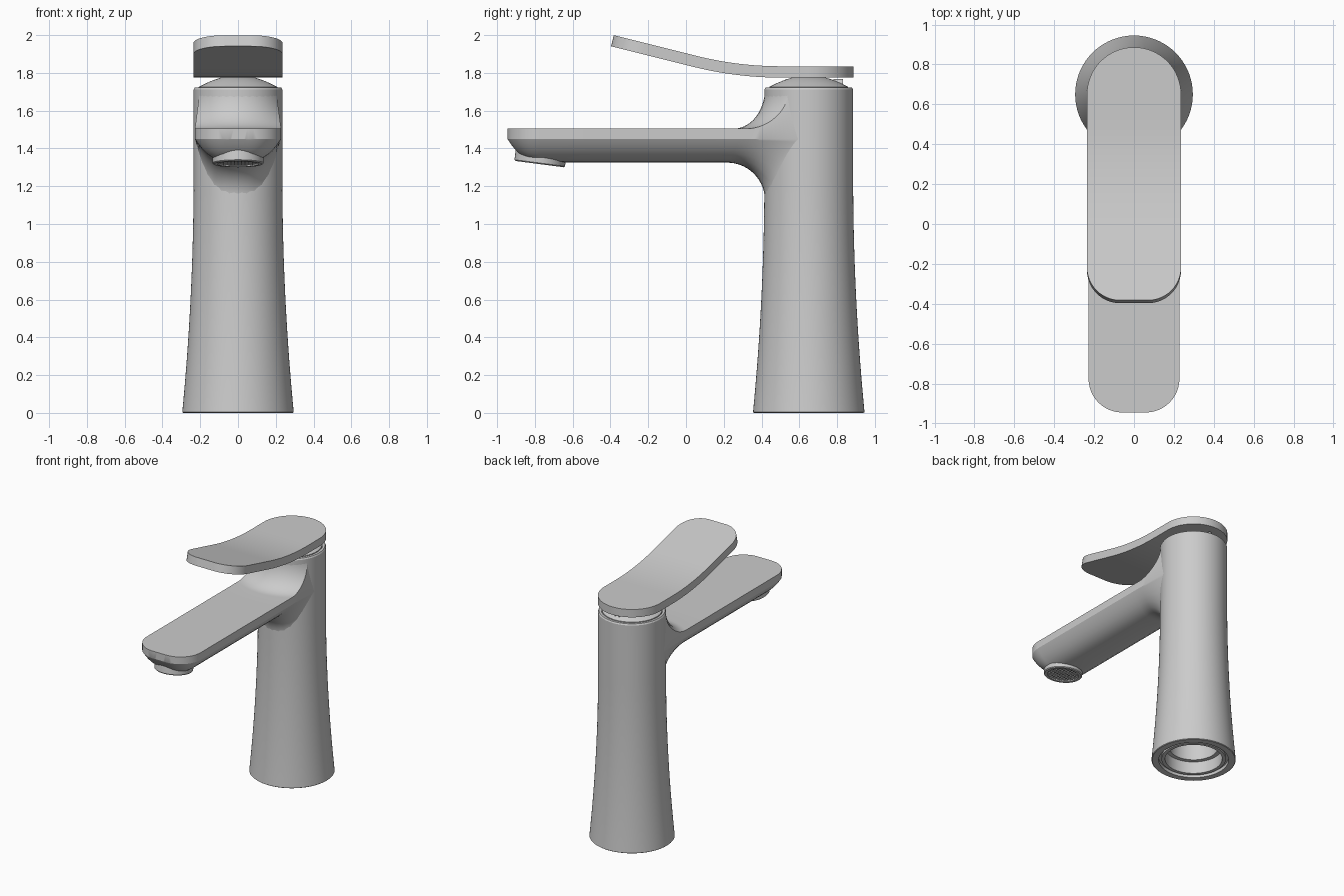
import bpy, bmesh, math
from mathutils import Matrix, Vector

cube = bpy.data.objects.get("Cube")
if cube:
    bpy.data.objects.remove(cube, do_unlink=True)

metal = bpy.data.materials.new("satin_grey")
metal.use_nodes = True
GREY = (0.6, 0.6, 0.6, 1)
metal.diffuse_color = GREY
metal.node_tree.nodes["Principled BSDF"].inputs["Base Color"].default_value = GREY

AXIS = 0.65          # y of the column axis
RADIUS = 0.235       # upper column radius
ACROSS = [math.sin(math.pi / 2 * k / 8) for k in range(-8, 9)]


def finish(name, bm, matrix=Matrix()):
    bmesh.ops.remove_doubles(bm, verts=bm.verts, dist=1e-5)
    bmesh.ops.recalc_face_normals(bm, faces=bm.faces)
    mesh = bpy.data.meshes.new(name)
    bm.to_mesh(mesh)
    bm.free()
    mesh.materials.append(metal)
    obj = bpy.data.objects.new(name, mesh)
    obj.matrix_world = matrix
    bpy.context.collection.objects.link(obj)
    bpy.ops.object.select_all(action='DESELECT')
    obj.select_set(True)
    bpy.context.view_layer.objects.active = obj
    bpy.ops.object.shade_smooth_by_angle(angle=math.radians(30))
    return obj


def loft(bm, rings, close_ring=True, cap_start=False):
    rows = [[bm.verts.new(p) for p in ring] for ring in rings]
    n = len(rows[0])
    for a, b in zip(rows, rows[1:]):
        for i in range(n if close_ring else n - 1):
            j = (i + 1) % n
            bm.faces.new((a[i], a[j], b[j], b[i]))
    if cap_start:
        bm.faces.new(rows[0])


def lathe(bm, profile, segments=72):
    loft(bm, [[(r * math.cos(a), r * math.sin(a), z)
               for a in (math.tau * i / segments for i in range(segments))]
              for r, z in profile])


def half_width(y, tip, width, r):
    """Half width of a bar whose front corners are rounded."""
    q = max(tip + r - y, 0)
    return width - r + math.sqrt(max(r * r - q * q, 0))


def corner_steps(tip, r, n=12):
    return [tip + r * (1 - math.cos(math.pi / 2 * i / n)) for i in range(n + 1)]


# Column: flared outside, stepped hollow foot
bm = bmesh.new()
inside = [(0, 0.4), (0.17, 0.4), (0.17, 0.1), (0.2, 0.1), (0.2, 0.008),
          (0.225, 0.008), (0.225, 0.025), (0.245, 0.025), (0.245, 0), (0.29, 0)]
flare = [(RADIUS + 0.06 * (1 - t) ** 2, 0.004 + 1.246 * t)
         for t in (i / 20 for i in range(21))]
rim = [(RADIUS, 1.712), (0.229, 1.722), (0.212, 1.722), (0.212, 1.71), (0, 1.71)]
lathe(bm, inside + flare + rim)
finish("column", bm, Matrix.Translation((0, AXIS, 0)))

# Dome cap under the lever
bm = bmesh.new()
lathe(bm, [(0.208, 1.7), (0.208, 1.726), (0.17, 1.745), (0.13, 1.762),
           (0.09, 1.775), (0.06, 1.78), (0, 1.78)])
finish("dome_cap", bm, Matrix.Translation((0, AXIS, 0)))

# Small set screw at the back of the dome
bm = bmesh.new()
lathe(bm, [(0, 0), (0.022, 0), (0.022, 0.05), (0.012, 0.05), (0.012, 0.035), (0, 0.035)], 20)
finish("set_screw", bm, Matrix.Translation((0, 0.78, 1.745)) @ Matrix.Rotation(-math.pi / 2, 4, 'X'))

# Spout: flat top, rounded belly, blended into the column
TIP, WIDTH, CORNER = -0.945, 0.228, 0.17
TOP, SIDE, BELLY = 1.505, 1.45, 1.325


def belly_z(x, y):
    qx, qy = abs(x) - (WIDTH - CORNER), TIP + CORNER - y
    d = CORNER - math.hypot(max(qx, 0), max(qy, 0)) - min(max(qx, qy), 0)
    return BELLY + (SIDE - BELLY) * max(1 - d / WIDTH, 0) ** 3


def spout_section(y):
    hw = half_width(y, TIP, WIDTH, CORNER)
    top = [(hw * u, y, TOP) for u in ACROSS]
    under = [(hw * u, y, belly_z(hw * u, y)) for u in reversed(ACROSS)]
    return top + under


def fillet_section(phi):
    ring = []
    for x, y, z in spout_section(0):
        is_top = z > SIDE + 0.01
        weight = 1 if is_top else (SIDE - z) / (SIDE - BELLY)
        reach, rise = (0.165, 0.212) if is_top else (0.2, -0.2)
        lift = 1 - math.cos(phi)
        d = reach * (1 - math.sin(phi)) - 0.003
        if is_top:
            x *= 1 - 0.12 * lift
        y = AXIS - math.sqrt(max((RADIUS + d) ** 2 - x * x, 0))
        ring.append((x, y, z + weight * rise * lift))
    return ring


bm = bmesh.new()
sections = [spout_section(y) for y in corner_steps(TIP, CORNER) + [-0.5, -0.2, 0.1]]
sections += [fillet_section(math.pi / 2 * i / 14) for i in range(15)]
loft(bm, sections, cap_start=True)
finish("spout", bm)

# Aerator: tilted collar with a recessed mesh
bm = bmesh.new()
lathe(bm, [(0, 0.016), (0.108, 0.016), (0.108, 0), (0.129, 0),
           (0.135, 0.006), (0.135, 0.06), (0, 0.06)], 48)
for i in range(-5, 6):
    offset = i * 0.019
    length = 2 * math.sqrt(0.108 ** 2 - offset ** 2)
    for turn in (0, math.pi / 2):
        place = (Matrix.Rotation(turn, 4, 'Z') @ Matrix.Translation((offset, 0, 0.011))
                 @ Matrix.Diagonal((0.005, length, 0.01, 1)))
        bmesh.ops.create_cube(bm, size=1, matrix=place)
finish("aerator", bm, Matrix.Translation((0, -0.775, 1.317)) @ Matrix.Rotation(math.radians(-7.4), 4, 'X'))

# Lever: flat over the dome, sweeping up to the front
LEVER_TIP, LEVER_W, LEVER_R, THICK = -0.382, 0.236, 0.165, 0.06
BEND, SWEEP, SLOPE = 0.5, 0.45, 0.25


def lever_section(y):
    if y > AXIS:
        hw = math.sqrt(max(LEVER_W ** 2 - (y - AXIS) ** 2, 0))
    else:
        hw = half_width(y, LEVER_TIP, LEVER_W, LEVER_R)
    t = max(BEND - y, 0)
    bent = min(t, SWEEP)
    slope = SLOPE * bent / SWEEP
    z = 1.835 + slope * bent / 2 + SLOPE * (t - bent)
    down = Vector((0, slope, 1)).normalized() * -THICK
    top = [Vector((hw * u, y, z)) for u in ACROSS]
    return top + [p + down for p in reversed(top)]


bm = bmesh.new()
ys = corner_steps(LEVER_TIP, LEVER_R)
ys += [ys[-1] + (AXIS - ys[-1]) * i / 22 for i in range(1, 23)]
ys += [AXIS + LEVER_W * math.sin(math.pi / 2 * i / 16) for i in range(1, 17)]
loft(bm, [lever_section(y) for y in ys], cap_start=True)
finish("lever", bm)
